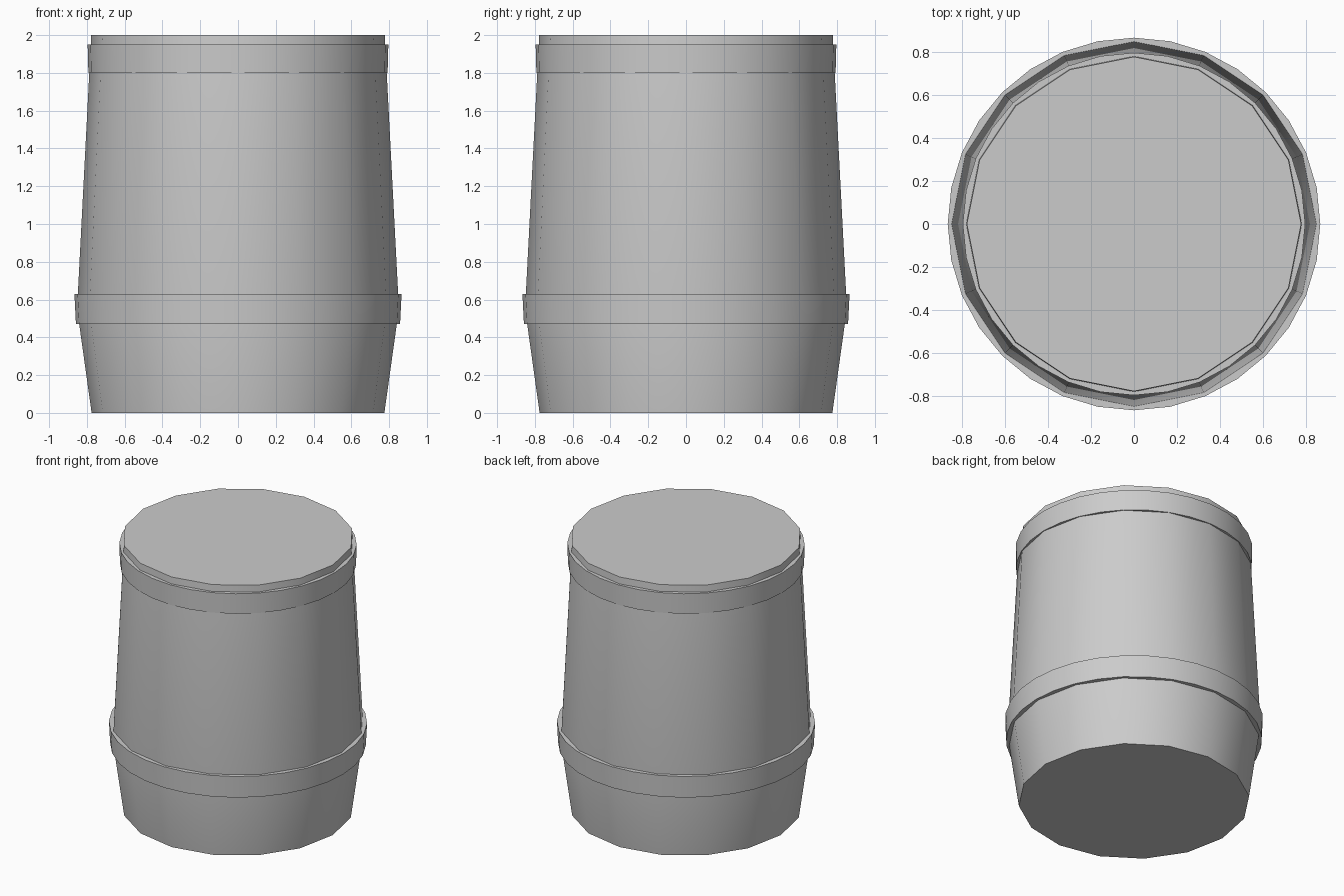
import bpy
import bmesh
from math import cos, sin, tau, radians

cube = bpy.data.objects.get("Cube")
if cube:
    bpy.data.objects.remove(cube, do_unlink=True)

grey = bpy.data.materials.new("plain_grey")
grey.use_nodes = True
colour = (0.6, 0.6, 0.6, 1)
grey.diffuse_color = colour
grey.node_tree.nodes["Principled BSDF"].inputs["Base Color"].default_value = colour


def lathe(name, profile, sides, closed=False):
    """Revolve (radius, height) points round z; open profiles get end caps."""
    bm = bmesh.new()
    rings = [[bm.verts.new((r * cos(tau * i / sides), r * sin(tau * i / sides), z))
              for i in range(sides)] for r, z in profile]
    pairs = list(zip(rings, rings[1:]))
    if closed:
        pairs.append((rings[-1], rings[0]))
    else:
        bm.faces.new(rings[0])
        bm.faces.new(rings[-1])
    for low, high in pairs:
        for i in range(sides):
            j = (i + 1) % sides
            bm.faces.new((low[i], low[j], high[j], high[i]))
    bmesh.ops.recalc_face_normals(bm, faces=bm.faces)
    mesh = bpy.data.meshes.new(name)
    bm.to_mesh(mesh)
    bm.free()
    mesh.materials.append(grey)
    obj = bpy.data.objects.new(name, mesh)
    bpy.context.collection.objects.link(obj)
    bpy.ops.object.select_all(action="DESELECT")
    obj.select_set(True)
    bpy.context.view_layer.objects.active = obj
    bpy.ops.object.shade_smooth_by_angle(angle=radians(30))
    return obj


def hoop(name, bottom, top, r_bottom, r_top):
    """Flat band round the barrel, its inside hidden in the body."""
    inner = r_bottom - 0.1
    return lathe(name, [(inner, bottom), (r_bottom, bottom),
                        (r_top, top), (inner, top)], 32, closed=True)


# Barrel body, widest behind the lower hoop
lathe("barrel_body", [(0.775, 0), (0.852, 0.55), (0.777, 2)], 16)

# Hoops
hoop("lower_hoop", 0.47, 0.63, 0.858, 0.866)
hoop("upper_hoop", 1.8, 1.95, 0.792, 0.796)
